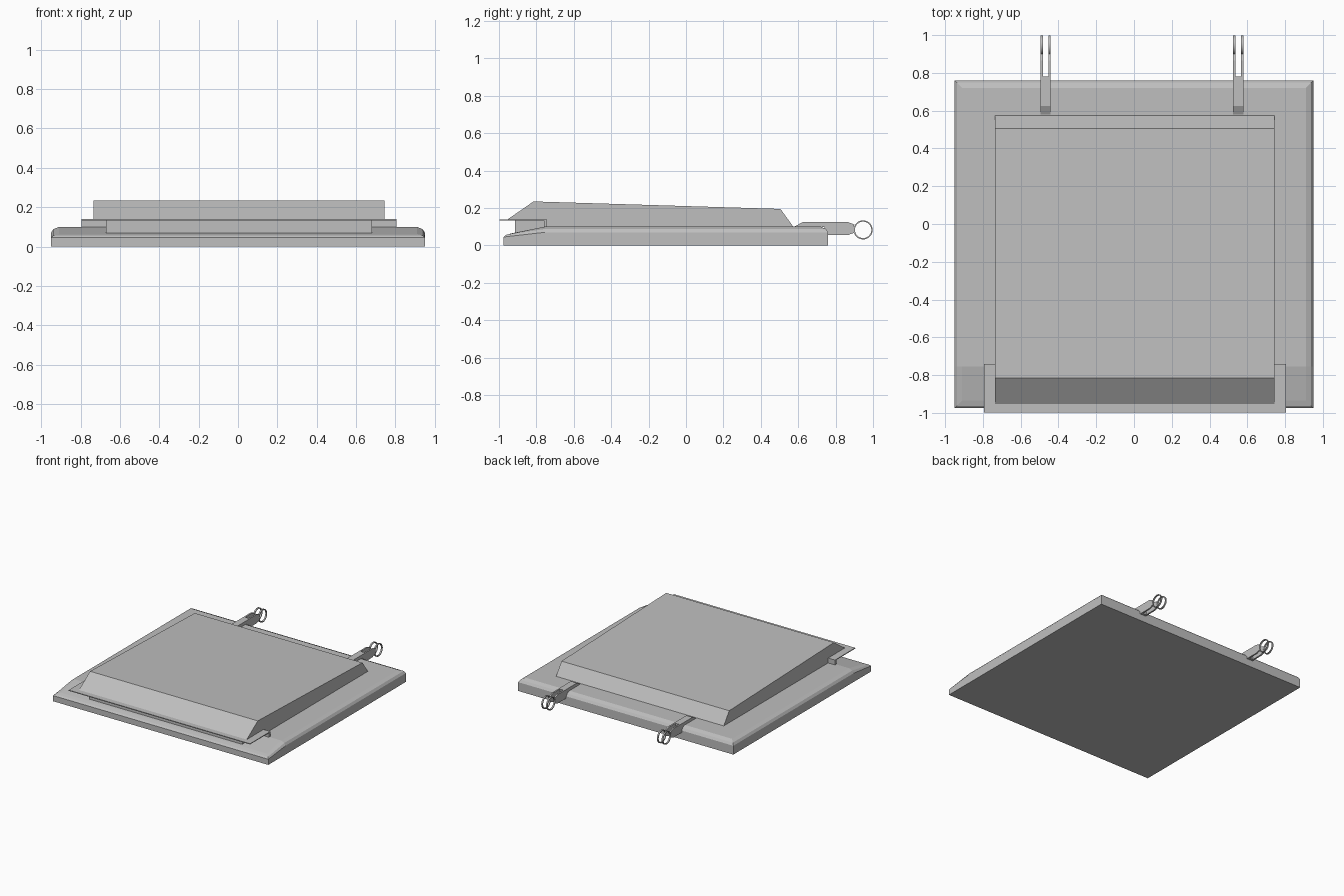
import bpy
import bmesh
import math

cube = bpy.data.objects.get("Cube")
if cube:
    bpy.data.objects.remove(cube, do_unlink=True)

# Single grey material
grey = bpy.data.materials.new("plain grey")
grey.use_nodes = True
COLOUR = (0.52, 0.52, 0.52, 1)
grey.diffuse_color = COLOUR
grey.node_tree.nodes["Principled BSDF"].inputs["Base Color"].default_value = COLOUR


def finish(name, bm):
    bmesh.ops.recalc_face_normals(bm, faces=bm.faces)
    mesh = bpy.data.meshes.new(name)
    bm.to_mesh(mesh)
    bm.free()
    mesh.materials.append(grey)
    obj = bpy.data.objects.new(name, mesh)
    bpy.context.collection.objects.link(obj)
    return obj


def extrude_profile(name, profile, x0, x1):
    """Side outline (y, z) extruded from x0 to x1."""
    bm = bmesh.new()
    ends = [[bm.verts.new((x, y, z)) for y, z in profile] for x in (x0, x1)]
    for end in ends:
        bm.faces.new(end)
    n = len(profile)
    for i in range(n):
        j = (i + 1) % n
        bm.faces.new((ends[0][i], ends[0][j], ends[1][j], ends[1][i]))
    return finish(name, bm)


def box(name, x0, x1, y0, y1, z0, z1):
    return extrude_profile(name, [(y0, z0), (y1, z0), (y1, z1), (y0, z1)], x0, x1)


def ring(name, x0, x1, y, z, outer, inner, steps=32):
    """Flat-sided hoop around the x axis."""
    bm = bmesh.new()
    loops = []
    for x, r in ((x0, outer), (x1, outer), (x1, inner), (x0, inner)):
        loops.append([bm.verts.new((x, y + r * math.cos(math.tau * i / steps),
                                    z + r * math.sin(math.tau * i / steps)))
                      for i in range(steps)])
    for k in range(4):
        a, b = loops[k], loops[(k + 1) % 4]
        for i in range(steps):
            j = (i + 1) % steps
            face = bm.faces.new((a[i], a[j], b[j], b[i]))
            face.smooth = k in (0, 2)
    obj = finish(name, bm)
    bpy.ops.object.select_all(action="DESELECT")
    obj.select_set(True)
    bpy.context.view_layer.objects.active = obj
    bpy.ops.object.shade_smooth_by_angle(angle=math.radians(30))


# Base slab: stacked outlines with rounded rim and a front that slopes down
def base_slab():
    bm = bmesh.new()
    loops = []
    # inset, height at the front edge, height of the main part
    for d, front, z in ((0, 0, 0), (0, 0.045, 0.07), (0.012, 0.056, 0.088),
                        (0.04, 0.064, 0.1)):
        w = 0.95 - d
        right = [(-0.975 + d, front), (-0.755, z), (0.76 - d, z)]
        points = [(w, y, h) for y, h in right] + [(-w, y, h) for y, h in right[::-1]]
        loops.append([bm.verts.new(p) for p in points])
    for a, b in zip(loops, loops[1:]):
        for i in range(6):
            j = (i + 1) % 6
            bm.faces.new((a[i], a[j], b[j], b[i]))
    bm.faces.new(loops[0])
    top = loops[-1]
    bm.faces.new((top[0], top[1], top[4], top[5]))
    bm.faces.new((top[1], top[2], top[3], top[4]))
    return finish("base_slab", bm)


base_slab()

# Raised cover with sloped front and back
extrude_profile("cover", [(-0.96, 0.135), (-0.815, 0.235), (0.505, 0.195),
                          (0.575, 0.098), (-0.75, 0.098), (-0.75, 0.135)],
                -0.735, 0.745)

# Overhanging front plate, its back wall and the block beneath
box("front_plate", -0.795, 0.805, -0.998, -0.742, 0.133, 0.139)
box("plate_back_wall", -0.795, 0.805, -0.76, -0.742, 0.095, 0.135)
box("front_block", -0.67, 0.68, -0.915, -0.75, 0.065, 0.135)

# Two rear hinges: arm, forked cheeks and a pair of hoops each
for side, cx in (("right", -0.468), ("left", 0.552)):
    extrude_profile(f"hinge_arm_{side}",
                    [(0.575, 0.098), (0.625, 0.125), (0.78, 0.125),
                     (0.78, 0.055), (0.74, 0.055), (0.74, 0.098)],
                    cx - 0.027, cx + 0.027)
    for s, tag in ((-1, "outer" if cx < 0 else "inner"),
                   (1, "inner" if cx < 0 else "outer")):
        x0, x1 = sorted((cx + s * 0.015, cx + s * 0.027))
        extrude_profile(f"hinge_cheek_{side}_{tag}",
                        [(0.77, 0.055), (0.865, 0.055), (0.9, 0.068),
                         (0.896, 0.085), (0.9, 0.112), (0.865, 0.125), (0.77, 0.125)],
                        x0, x1)
        ring(f"hinge_hoop_{side}_{tag}", x0, x1, 0.947, 0.083, 0.051, 0.044)
